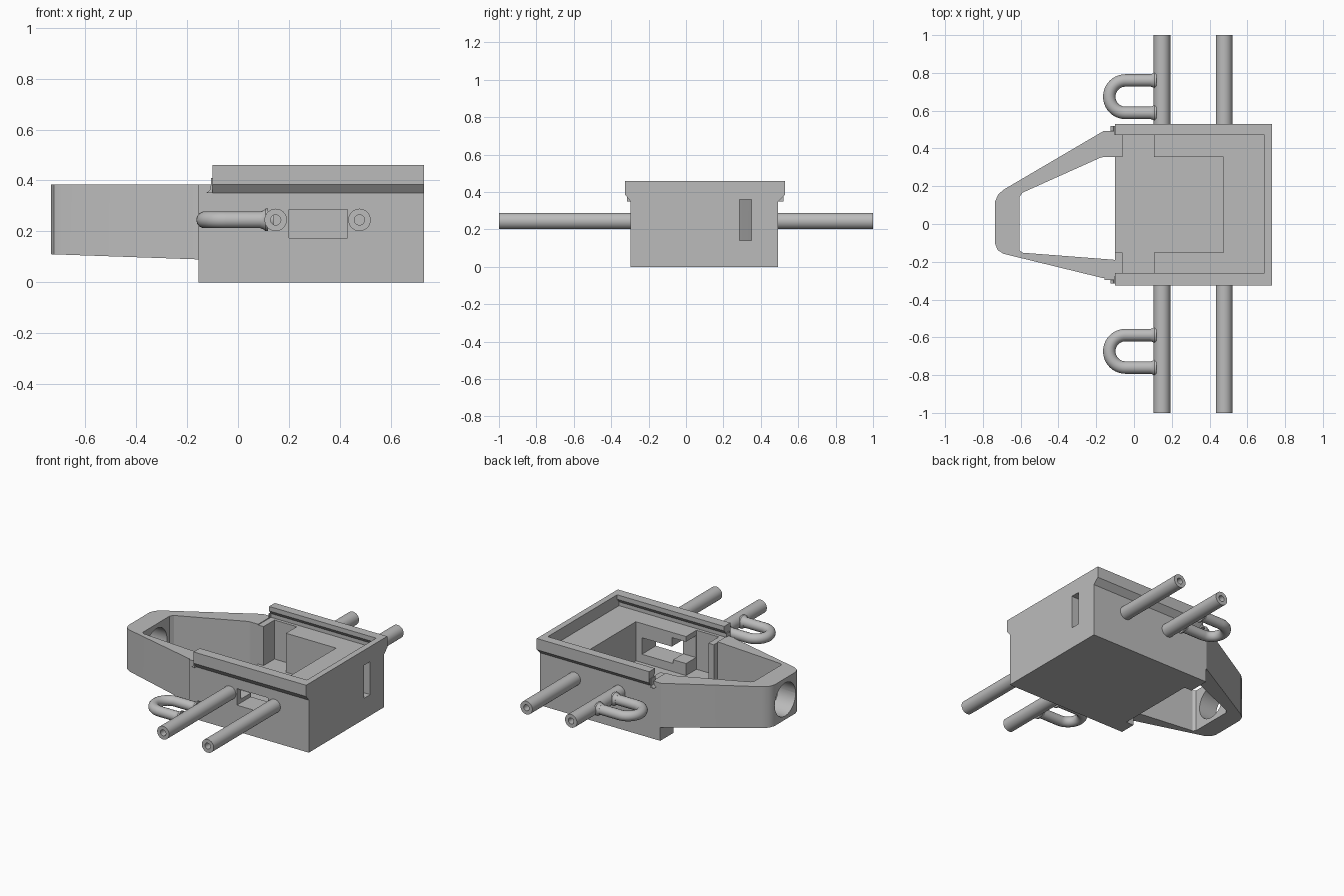
import bpy, bmesh, math
from mathutils import Vector, Matrix

if "Cube" in bpy.data.objects:
    bpy.data.objects.remove(bpy.data.objects["Cube"])

grey = bpy.data.materials.new("plain grey")
grey.use_nodes = True
COLOUR = (0.5, 0.5, 0.5, 1)
grey.diffuse_color = COLOUR
grey.node_tree.nodes["Principled BSDF"].inputs["Base Color"].default_value = COLOUR

parts = []


def finish(name, bm):
    bmesh.ops.recalc_face_normals(bm, faces=bm.faces)
    mesh = bpy.data.meshes.new(name)
    bm.to_mesh(mesh)
    bm.free()
    mesh.materials.append(grey)
    obj = bpy.data.objects.new(name, mesh)
    bpy.context.collection.objects.link(obj)
    parts.append(obj)
    return obj


def prism(name, pts, axis, a, b):
    """Extrude a flat outline along an axis from a to b."""
    place = {"x": lambda p: (a, p[0], p[1]),
             "y": lambda p: (p[0], a, p[1]),
             "z": lambda p: (p[0], p[1], a)}[axis]
    move = Vector([b - a if axis == k else 0 for k in "xyz"])
    bm = bmesh.new()
    face = bm.faces.new([bm.verts.new(place(p)) for p in pts])
    new = bmesh.ops.extrude_face_region(bm, geom=[face])["geom"]
    bmesh.ops.translate(bm, vec=move, verts=[v for v in new if isinstance(v, bmesh.types.BMVert)])
    return finish(name, bm)


def box(name, x, y, z):
    return prism(name, [(x[0], y[0]), (x[1], y[0]), (x[1], y[1]), (x[0], y[1])], "z", *z)


def lathe(name, profile, origin, axis):
    """Revolve (radius, distance) points about an axis through origin."""
    bm = bmesh.new()
    vs = [bm.verts.new((r, 0, d)) for r, d in profile]
    edges = [bm.edges.new(pair) for pair in zip(vs, vs[1:])]
    bmesh.ops.spin(bm, geom=vs + edges, cent=(0, 0, 0), axis=(0, 0, 1),
                   angle=math.tau, steps=40, use_merge=True)
    bmesh.ops.remove_doubles(bm, verts=bm.verts, dist=1e-5)
    turn = Vector((0, 0, 1)).rotation_difference(Vector(axis)).to_matrix().to_4x4()
    bm.transform(Matrix.Translation(origin) @ turn)
    return finish(name, bm)


def cut(target, cutters):
    for cutter in cutters:
        parts.remove(cutter)
        cutter.hide_render = True
        mod = target.modifiers.new("cut", "BOOLEAN")
        mod.operation, mod.solver, mod.object = "DIFFERENCE", "EXACT", cutter
    bpy.context.view_layer.objects.active = target
    for mod in list(target.modifiers):
        bpy.ops.object.modifier_apply(modifier=mod.name)
    for cutter in cutters:
        bpy.data.objects.remove(cutter)


# Main housing with a flared rim along both sides
BACK, FRONT = 0.493, -0.297
housing = prism("housing", [(FRONT, 0), (BACK, 0), (BACK, 0.35), (0.53, 0.385), (0.53, 0.46),
                            (-0.325, 0.46), (-0.325, 0.385), (FRONT, 0.35)], "x", -0.1, 0.73)
cut(housing, [
    prism("lid_recess", [(-0.28, 0.38), (0.49, 0.38), (0.49, 0.405), (0.47, 0.43), (0.47, 0.6),
                         (-0.26, 0.6), (-0.26, 0.43), (-0.28, 0.405)], "x", -0.3, 0.69),
    box("cross_channel", (-0.06, 0.105), (-0.26, 0.47), (0.12, 0.5)),
    box("pocket", (-0.3, 0.475), (-0.15, 0.355), (0.12, 0.51)),
    box("side_window", (0.2, 0.43), (-0.5, -0.1), (0.175, 0.285)),
    box("wire_notch", (0.08, 0.21), (-0.255, -0.12), (0.2, 0.345)),
    box("end_slot", (0.4, 0.9), (0.285, 0.35), (0.14, 0.36)),
])

# Tapered front frame with a sloping underside
outline = [(-0.1, BACK), (-0.16, BACK), (-0.69, 0.182), (-0.72, 0.155), (-0.735, 0.12),
           (-0.735, -0.105), (-0.722, -0.138), (-0.69, -0.158), (-0.17, -0.285), (-0.1, FRONT),
           (-0.1, -0.19), (-0.16, -0.185), (-0.59, -0.152), (-0.605, -0.14),
           (-0.605, 0.145), (-0.59, 0.166), (-0.18, 0.35), (-0.16, 0.355), (-0.1, 0.355)]
frame = prism("front_frame", outline, "z", 0.09, 0.385)
for v in frame.data.vertices:
    if v.co.z < 0.2:
        v.co.z = 0.09 - 0.035 * (v.co.x + 0.155)
cut(frame, [lathe("nose_hole", [(0, -0.2), (0.11, -0.2), (0.11, 0.2), (0, 0.2)],
                  (-0.67, 0.005, 0.245), (1, 0, 0))])

# Legs under the frame ends, and coves where the rim stops
for side, y0, y1, lip in (("back", 0.355, BACK, 0.52), ("front", FRONT, -0.19, -0.315)):
    box(side + "_leg", (-0.155, -0.1), (y0, y1), (0, 0.385))
    wall = BACK if side == "back" else FRONT
    prism(side + "_rim_cove", [(-0.1, 0.35), (-0.125, 0.35), (-0.108, 0.365),
                               (-0.105, 0.41), (-0.1, 0.41)], "y", wall - 0.02 * (1 if lip > 0 else -1), lip)

# Hollow-ended rods and wire loops on both sides
ROD_Z = 0.245
for side, s, wall in (("back", 1, 0.48), ("front", -1, 0.285)):
    for label, x in (("inner", 0.148), ("outer", 0.477)):
        lathe(f"{side}_{label}_rod", [(0, wall), (0.044, wall), (0.044, 1), (0.02, 1),
                                      (0.02, 0.6), (0, 0.6)], (x, 0, ROD_Z), (0, s, 0))
    mid, bend = s * 0.674, 0.086
    path = [(0.14, mid + bend)]
    for i in range(21):
        a = math.pi * (0.5 + i / 20)
        path.append((-0.045 + bend * math.cos(a), mid + bend * math.sin(a)))
    path.append((0.14, mid - bend))
    curve = bpy.data.curves.new(side + "_loop", "CURVE")
    curve.dimensions = "3D"
    curve.bevel_depth, curve.bevel_resolution = 0.033, 5
    curve.use_fill_caps = True
    spline = curve.splines.new("POLY")
    spline.points.add(len(path) - 1)
    for p, (x, y) in zip(spline.points, path):
        p.co = (x, y, ROD_Z, 1)
    curve.materials.append(grey)
    loop = bpy.data.objects.new(side + "_loop", curve)
    bpy.context.collection.objects.link(loop)
    bpy.ops.object.select_all(action="DESELECT")
    loop.select_set(True)
    bpy.context.view_layer.objects.active = loop
    bpy.ops.object.convert(target="MESH")
    parts.append(bpy.context.view_layer.objects.active)
    # Small flares where the loop meets the rod
    for label, y in (("far", mid + s * bend), ("near", mid - s * bend)):
        lathe(f"{side}_{label}_loop_flare", [(0, 0), (0.033, 0), (0.037, 0.012), (0.044, 0.02),
                                             (0.044, 0.03), (0, 0.03)], (0.088, y, ROD_Z), (1, 0, 0))

# Smooth round parts, keep edges sharp
bpy.ops.object.select_all(action="DESELECT")
for obj in parts:
    obj.select_set(True)
bpy.context.view_layer.objects.active = housing
bpy.ops.object.shade_smooth_by_angle(angle=math.radians(30))
